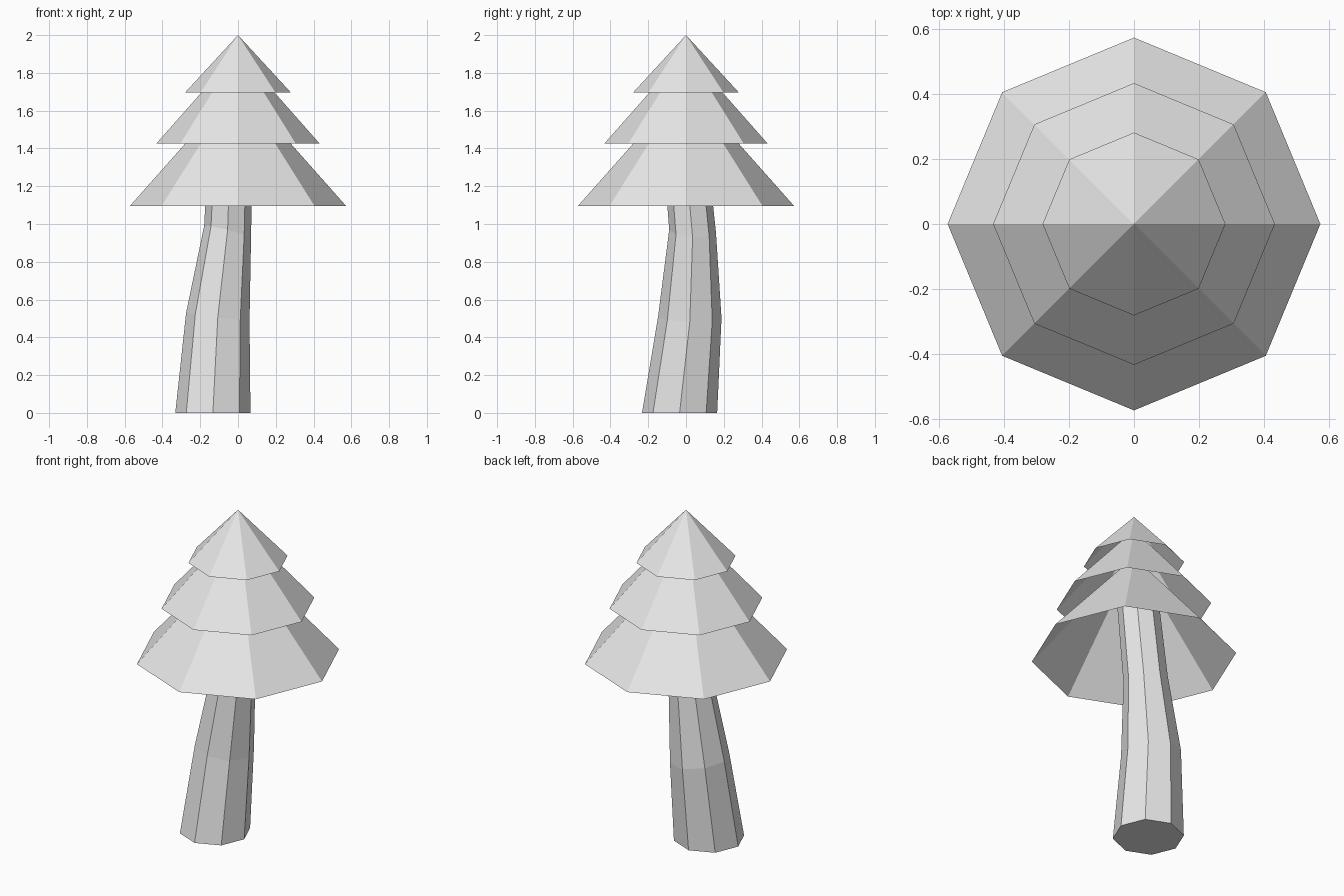
import bpy
import bmesh
from math import cos, sin, tau
from mathutils import Vector

SIDES = 8

default_cube = bpy.data.objects.get("Cube")
if default_cube:
    bpy.data.objects.remove(default_cube, do_unlink=True)

# One plain colour for the whole tree
grey = bpy.data.materials.new("light_grey")
grey.use_nodes = True
colour = (0.8, 0.8, 0.8, 1)
grey.diffuse_color = colour
grey.node_tree.nodes["Principled BSDF"].inputs["Base Color"].default_value = colour


def finish(name, bm):
    bmesh.ops.recalc_face_normals(bm, faces=bm.faces)
    mesh = bpy.data.meshes.new(name)
    bm.to_mesh(mesh)
    bm.free()
    mesh.materials.append(grey)
    obj = bpy.data.objects.new(name, mesh)
    bpy.context.collection.objects.link(obj)
    return obj


def add_ring(bm, centre, radius, tilt=(0, 0)):
    """Octagon whose height slopes by tilt along x and y."""
    ring = []
    for i in range(SIDES):
        dx, dy = radius * cos(tau * i / SIDES), radius * sin(tau * i / SIDES)
        dz = tilt[0] * dx + tilt[1] * dy
        ring.append(bm.verts.new(Vector(centre) + Vector((dx, dy, dz))))
    return ring


def foliage_tier(name, base_z, radius, apex_z):
    """Hollow cone, open underneath."""
    bm = bmesh.new()
    ring = add_ring(bm, (0, 0, base_z), radius)
    apex = bm.verts.new((0, 0, apex_z))
    for a, b in zip(ring, ring[1:] + ring[:1]):
        bm.faces.new((a, b, apex))
    finish(name, bm)


# Crooked trunk: centre, radius and tilt of each cross-section
sections = [
    ((-0.133, -0.034, 0.0), 0.199, (0, 0)),
    ((-0.107, 0.02, 0.505), 0.168, (-0.14, -0.02)),
    ((-0.055, 0.035, 0.96), 0.124, (-0.25, -0.08)),
    ((-0.035, -0.02, 1.56), 0.115, (-0.05, 0)),
]
bm = bmesh.new()
rings = [add_ring(bm, *section) for section in sections]
for low, high in zip(rings, rings[1:]):
    for i in range(SIDES):
        j = (i + 1) % SIDES
        bm.faces.new((low[i], low[j], high[j], high[i]))
bm.faces.new(rings[0])
bm.faces.new(rings[-1])
finish("trunk", bm)

# Three stacked foliage cones
foliage_tier("lower_foliage", 1.095, 0.573, 1.74)
foliage_tier("middle_foliage", 1.425, 0.433, 1.915)
foliage_tier("upper_foliage", 1.695, 0.281, 2.0)
